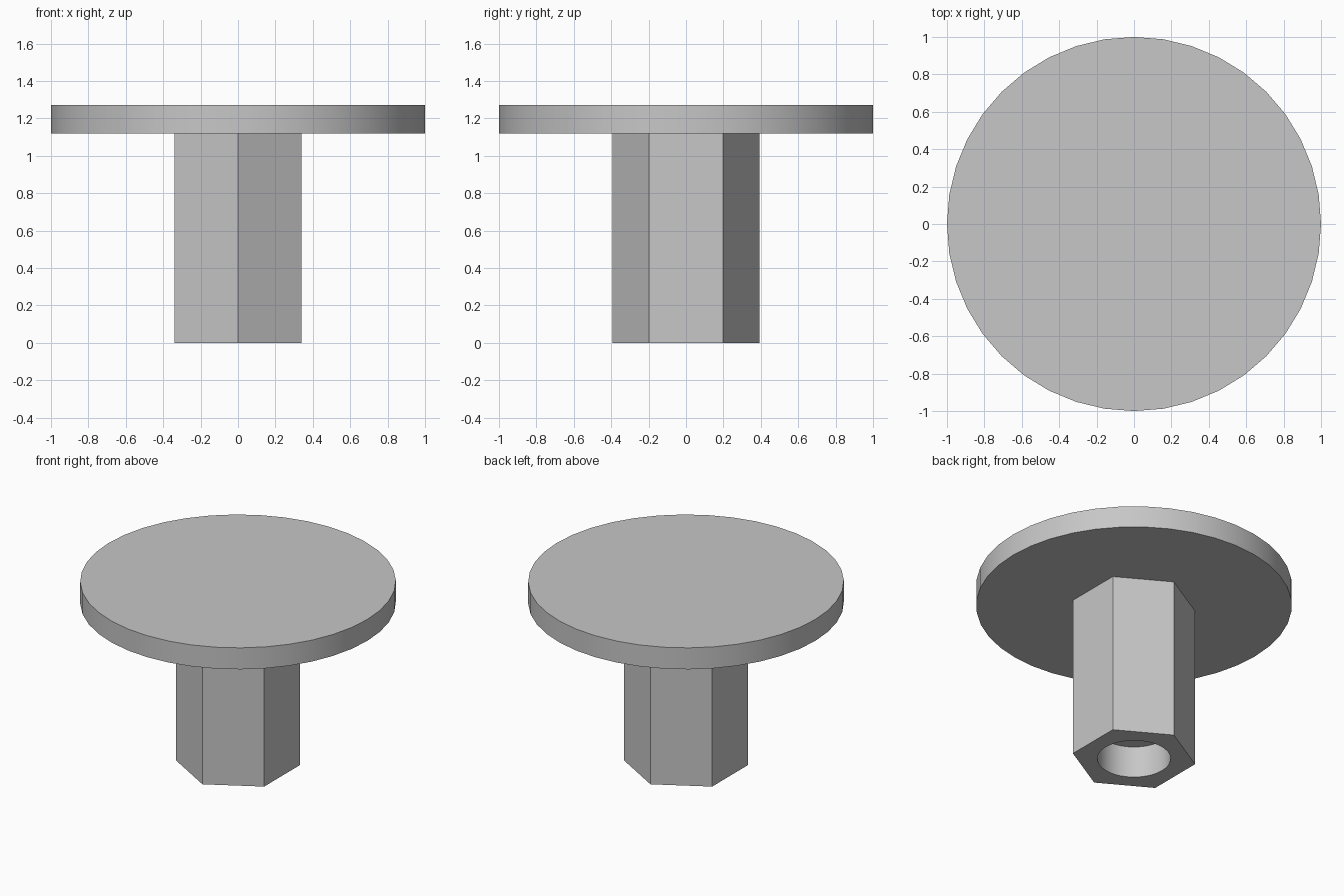
import bpy
import math

if "Cube" in bpy.data.objects:
    bpy.data.objects.remove(bpy.data.objects["Cube"], do_unlink=True)

STEM_TOP, DISC_TOP = 1.12, 1.27

grey = bpy.data.materials.new("plain grey")
grey.use_nodes = True
colour = (0.57, 0.57, 0.57, 1)
grey.diffuse_color = colour
grey.node_tree.nodes["Principled BSDF"].inputs["Base Color"].default_value = colour


def prism(name, sides, radius, bottom, top, turn=0.0):
    """Upright prism between two heights."""
    bpy.ops.mesh.primitive_cylinder_add(
        vertices=sides, radius=radius, depth=top - bottom,
        location=(0, 0, (bottom + top) / 2), rotation=(0, 0, turn))
    obj = bpy.context.object
    obj.name = obj.data.name = name
    obj.data.materials.append(grey)
    return obj


def smooth(obj):
    bpy.ops.object.select_all(action="DESELECT")
    obj.select_set(True)
    bpy.context.view_layer.objects.active = obj
    bpy.ops.object.shade_smooth_by_angle(angle=math.radians(30))


# Round flat head
head = prism("head_disc", 40, 1.0, STEM_TOP, DISC_TOP)
smooth(head)

# Hexagonal stem, corners pointing front and back
stem = prism("hex_stem", 6, 0.393, 0, STEM_TOP)

# Shallow round socket in the underside of the stem
cutter = prism("socket_cutter", 40, 0.232, -0.2, 0.22)
cutter.hide_render = True
cut = stem.modifiers.new("socket", "BOOLEAN")
cut.operation = "DIFFERENCE"
cut.solver = "EXACT"
cut.object = cutter
bpy.context.view_layer.objects.active = stem
bpy.ops.object.modifier_apply(modifier=cut.name)
bpy.data.objects.remove(cutter, do_unlink=True)
smooth(stem)
